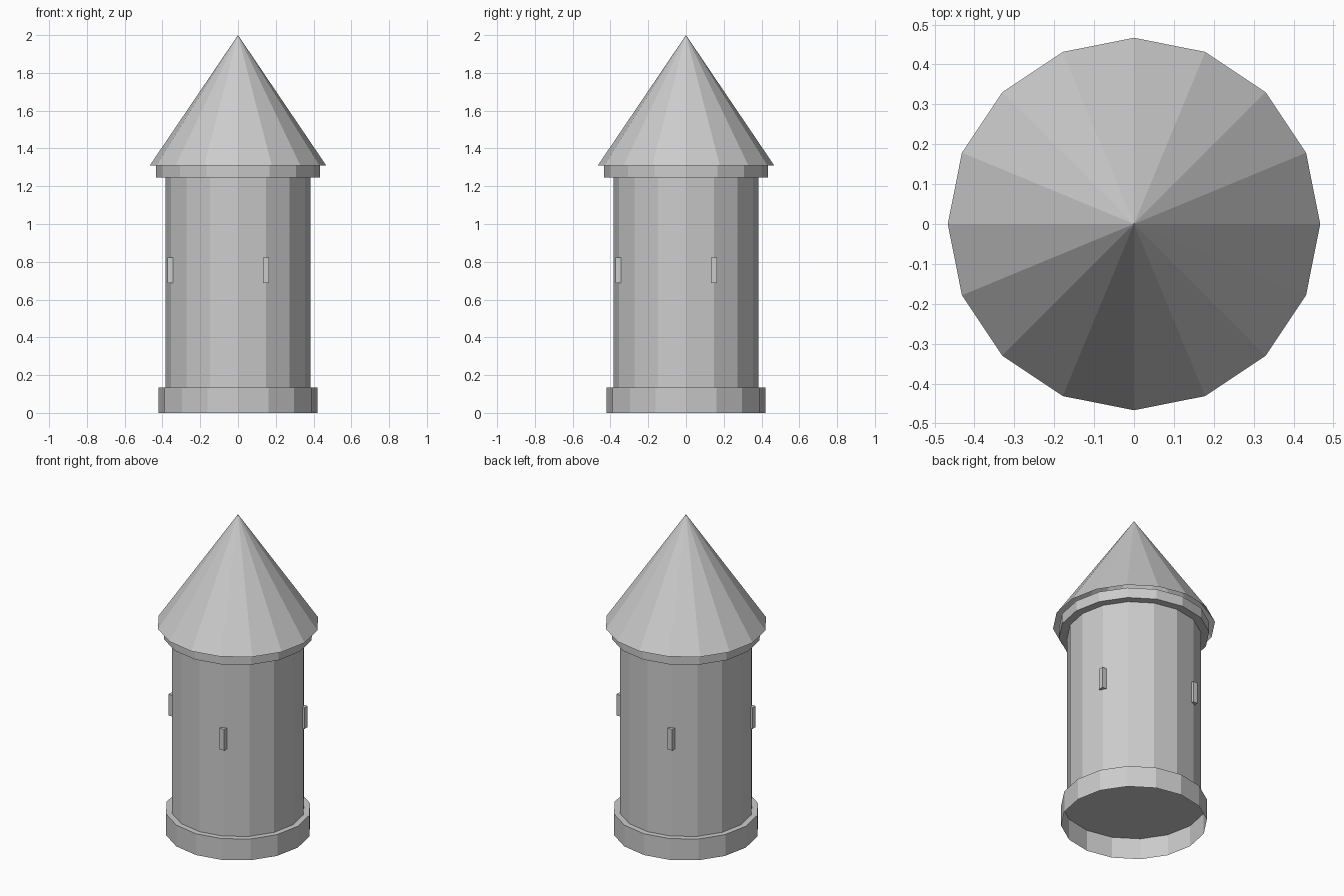
import bpy
import bmesh
import math

if "Cube" in bpy.data.objects:
    bpy.data.objects.remove(bpy.data.objects["Cube"])

SIDES = 16


def lathe(name, profile):
    """Spin (radius, z) points into a faceted 16-sided shell; radius 0 closes an end."""
    bm = bmesh.new()
    rings = []
    for r, z in profile:
        if r == 0:
            rings.append([bm.verts.new((0, 0, z))] * SIDES)
        else:
            rings.append([bm.verts.new((r * math.cos(math.tau * i / SIDES),
                                        r * math.sin(math.tau * i / SIDES), z))
                          for i in range(SIDES)])
    for low, high in zip(rings, rings[1:]):
        for i in range(SIDES):
            j = (i + 1) % SIDES
            corners = list(dict.fromkeys((low[i], low[j], high[j], high[i])))
            bm.faces.new(corners)
    mesh = bpy.data.meshes.new(name)
    bm.to_mesh(mesh)
    bm.free()
    obj = bpy.data.objects.new(name, mesh)
    bpy.context.collection.objects.link(obj)
    return obj


# Base plinth: hollow underneath, closed on top
lathe("base_plinth", [(0.42, 0), (0.42, 0.135), (0, 0.135)])

# Tower wall
lathe("tower_wall", [(0.385, 0.135), (0.385, 1.245)])

# Collar under the roof
lathe("collar", [(0, 1.245), (0.433, 1.245), (0.433, 1.31), (0, 1.31)])

# Conical roof, open underneath
lathe("roof", [(0.467, 1.31), (0, 2.0)])

# Four slit windows on wall corners, aligned with the axes
for k in range(4):
    a = math.radians(22.5 + 90 * k)
    bpy.ops.mesh.primitive_cube_add(
        size=1, location=(0.386 * math.cos(a), 0.386 * math.sin(a), 0.755))
    window = bpy.context.object
    window.name = f"slit_window_{k + 1}"
    window.scale = (0.033, 0.033, 0.134)
